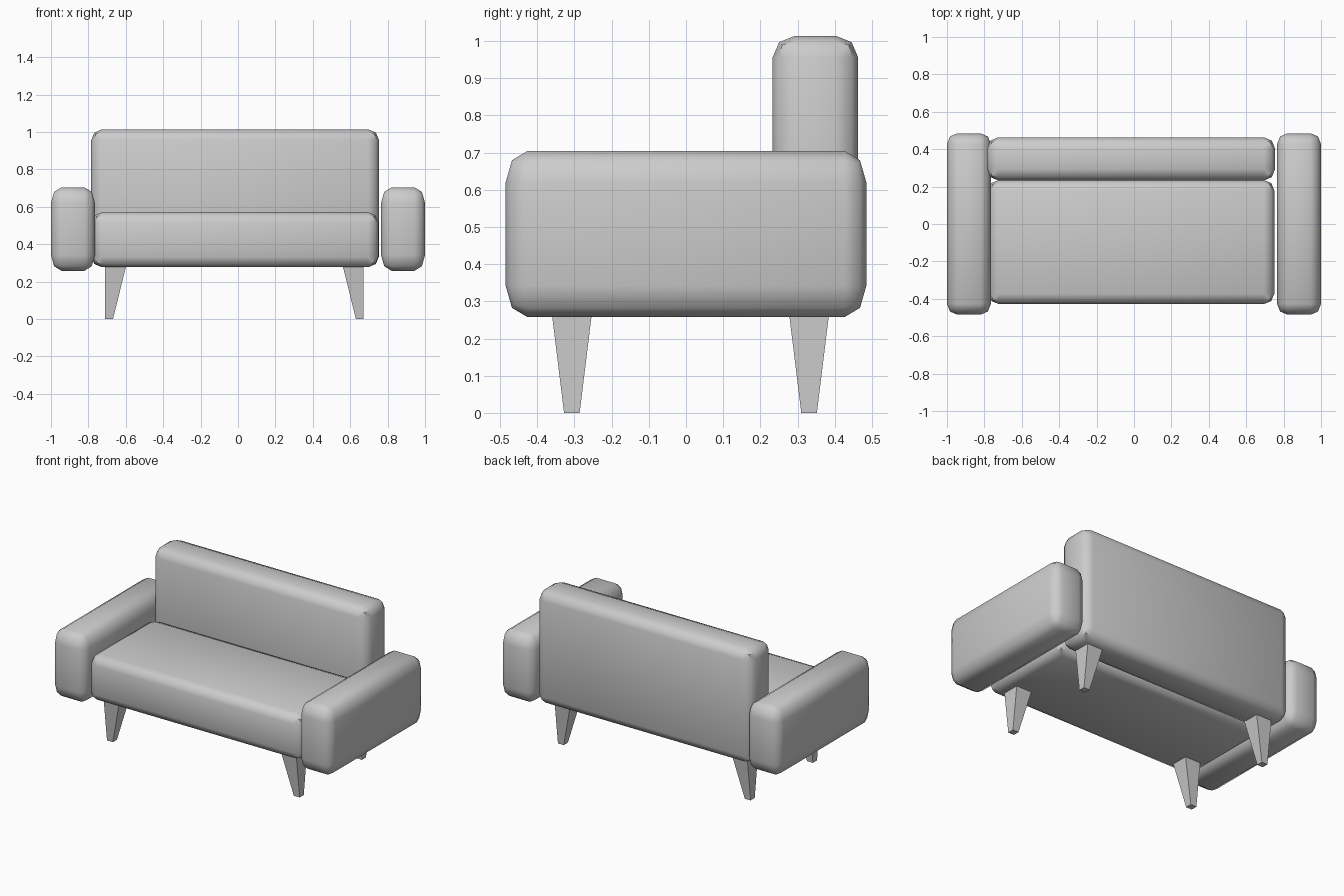
import bpy, bmesh
from mathutils import Vector

if "Cube" in bpy.data.objects:
    bpy.data.objects.remove(bpy.data.objects["Cube"])


def finish(name, bm, smooth=False):
    bmesh.ops.recalc_face_normals(bm, faces=bm.faces)
    mesh = bpy.data.meshes.new(name)
    bm.to_mesh(mesh)
    bm.free()
    ob = bpy.data.objects.new(name, mesh)
    bpy.context.collection.objects.link(ob)
    if smooth:
        bpy.ops.object.select_all(action='DESELECT')
        ob.select_set(True)
        bpy.context.view_layer.objects.active = ob
        bpy.ops.object.shade_smooth_by_angle(angle=0.8)
    return ob


def cushion(name, lo, hi, inset):
    """Padded block between two corners, with a two-step rounded edge per axis."""
    lo, hi, inset = Vector(lo), Vector(hi), Vector(inset)
    size = hi - lo
    bm = bmesh.new()
    bmesh.ops.create_cube(bm, size=1)
    bmesh.ops.scale(bm, verts=bm.verts, vec=[s / i for s, i in zip(size, inset)])
    bmesh.ops.bevel(bm, geom=bm.edges[:], offset=1, segments=2, profile=0.5,
                    affect='EDGES', clamp_overlap=True)
    bmesh.ops.scale(bm, verts=bm.verts, vec=inset)
    bmesh.ops.translate(bm, verts=bm.verts, vec=(lo + hi) / 2)
    return finish(name, bm, smooth=True)


def leg(name, outer_x, side, y, top=0.285):
    """Square tapered leg whose outer side stays upright."""
    bm = bmesh.new()
    rings = []
    for z, w in ((0, 0.042), (top, 0.112)):
        inner = outer_x - side * w
        rings.append([bm.verts.new((x, y + dy, z)) for x, dy in
                      ((outer_x, -w / 2), (inner, -w / 2),
                       (inner, w / 2), (outer_x, w / 2))])
    bm.faces.new(rings[0])
    bm.faces.new(rings[1])
    for i in range(4):
        j = (i + 1) % 4
        bm.faces.new((rings[0][i], rings[0][j], rings[1][j], rings[1][i]))
    return finish(name, bm)


# Seat and backrest
cushion("seat", (-0.778, -0.428, 0.277), (0.75, 0.235, 0.572), (0.055, 0.055, 0.055))
cushion("backrest", (-0.785, 0.233, 0.277), (0.754, 0.463, 1.014), (0.058, 0.06, 0.058))

# Armrests
for label, cx in (("left", -0.8825), ("right", 0.8825)):
    cushion(label + "_armrest", (cx - 0.1175, -0.485, 0.258),
            (cx + 0.1175, 0.485, 0.704), (0.056, 0.058, 0.084))

# Legs
for label, x, side in (("left", -0.71, -1), ("right", 0.672, 1)):
    leg(label + "_front_leg", x, side, -0.307)
    leg(label + "_rear_leg", x, side, 0.331)
